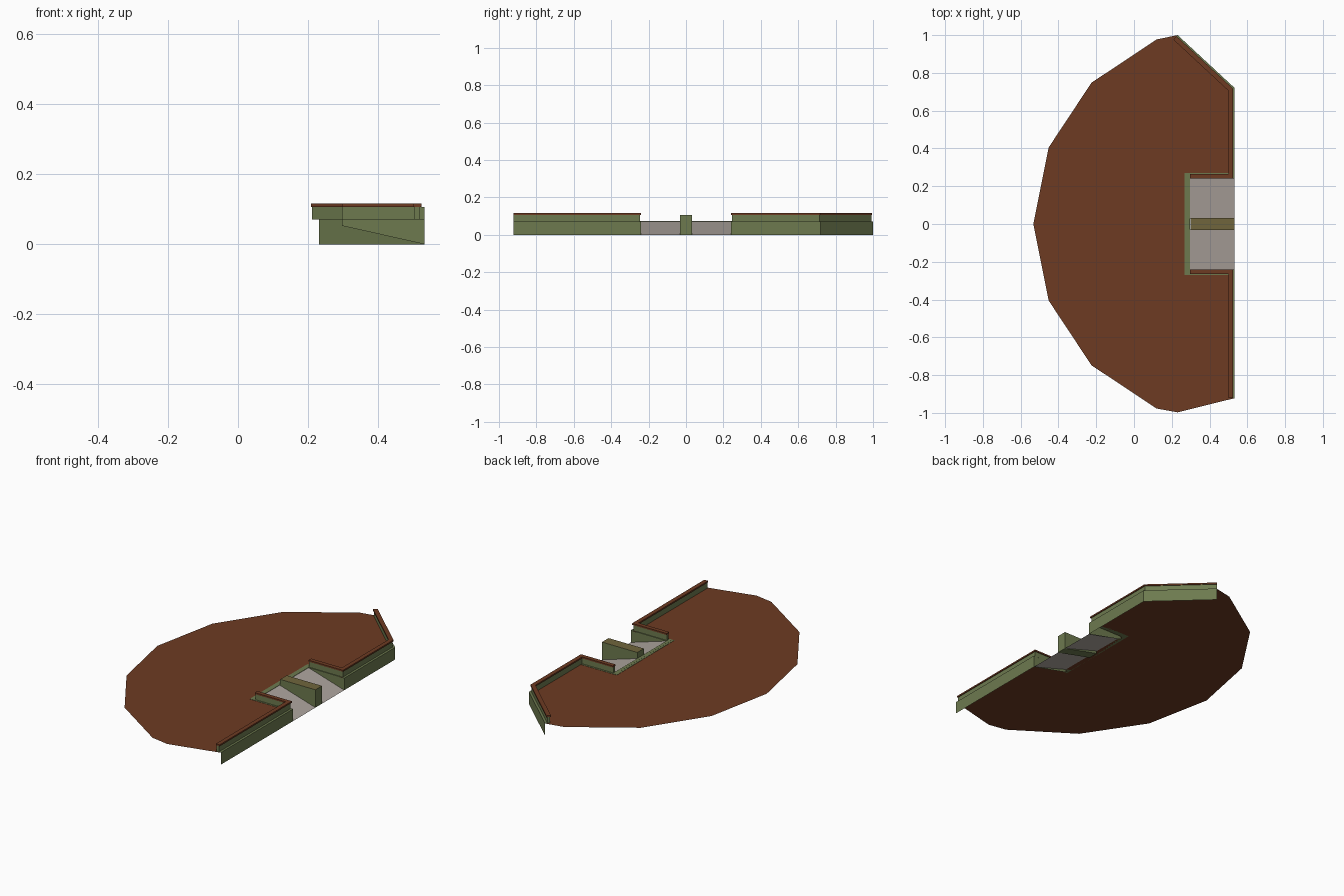
import bpy, bmesh
from mathutils import Vector

if "Cube" in bpy.data.objects:
    bpy.data.objects.remove(bpy.data.objects["Cube"])

def mat(name, c):
    m = bpy.data.materials.new(name)
    m.diffuse_color = (*c, 1)
    m.use_nodes = True
    m.node_tree.nodes["Principled BSDF"].inputs["Base Color"].default_value = m.diffuse_color
    return m

GREEN = mat("moss_green", (0.155, 0.195, 0.078))
BROWN = mat("rust_brown", (0.155, 0.043, 0.016))
GREY = mat("warm_grey", (0.42, 0.375, 0.34))
OLIVE = mat("olive_brown", (0.16, 0.13, 0.045))

def build(name, polys, *mats):
    """Object from a list of point loops, welded together."""
    bm = bmesh.new()
    for p in polys:
        bm.faces.new([bm.verts.new(v) for v in p])
    bmesh.ops.remove_doubles(bm, verts=bm.verts, dist=1e-5)
    bmesh.ops.recalc_face_normals(bm, faces=bm.faces)
    me = bpy.data.meshes.new(name)
    bm.to_mesh(me)
    bm.free()
    for m in mats:
        me.materials.append(m)
    ob = bpy.data.objects.new(name, me)
    bpy.context.collection.objects.link(ob)
    return ob

def offset(path, d):
    """Shift an open 2D path sideways (positive = left), mitred."""
    pts = [Vector(p) for p in path]
    dirs = [(b - a).normalized() for a, b in zip(pts, pts[1:])]
    nor = [Vector((-t.y, t.x)) for t in dirs]
    out = []
    for i, p in enumerate(pts):
        a, b = nor[max(i - 1, 0)], nor[min(i, len(nor) - 1)]
        out.append(p + (a + b) * d / (1 + a.dot(b)))
    return out

def strip(name, path, d0, d1, z0, z1, m):
    """Solid bar following a path, between two sideways offsets."""
    a, b = offset(path, d0), offset(path, d1)
    P = lambda v, z: (v[0], v[1], z)
    polys = []
    for i in range(len(path) - 1):
        for u, v, s, t in ((a, a, z0, z1), (b, b, z0, z1), (a, b, z0, z0), (a, b, z1, z1)):
            polys.append([P(u[i], s), P(u[i + 1], s), P(v[i + 1], t), P(v[i], t)])
    for i in (0, -1):
        polys.append([P(a[i], z0), P(b[i], z0), P(b[i], z1), P(a[i], z1)])
    return build(name, polys, m)

def prism(name, profile, y0, y1, *mats):
    """Extrude an xz profile along y."""
    n = len(profile)
    polys = [[(x, y, z) for x, z in profile] for y in (y0, y1)]
    for i in range(n):
        (xa, za), (xb, zb) = profile[i], profile[(i + 1) % n]
        polys.append([(xa, y0, za), (xb, y0, zb), (xb, y1, zb), (xa, y1, za)])
    return build(name, polys, *mats)

X, F, NY, NX = 0.533, 0.071, 0.241, 0.297   # front edge, floor height, notch

# Floor sheet with stair notch
half = [(0.12, 0.977), (-0.225, 0.748), (-0.452, 0.405)]
outline = [(X, NY), (X, 0.72), (0.231, 1.0)] + half + [(-X, 0)]
outline += [(x, -y) for x, y in reversed(half)]
outline += [(0.231, -0.997), (X, -0.922), (X, -NY), (NX, -NY), (NX, NY)]
build("floor", [[(x, y, F) for x, y in outline]], BROWN)

# Skirts below the floor edge
def skirt(name, path):
    build(name, [[(*a, 0), (*b, 0), (*b, F), (*a, F)] for a, b in zip(path, path[1:])], GREEN)

north_edge = [(X, NY), (X, 0.72), (0.231, 1.0)]
south_edge = [(X, -0.922), (X, -NY)]
skirt("north_skirt", north_edge)
skirt("south_skirt", south_edge)

# Green ledges outside the parapets
strip("north_ledge", north_edge, 0, 0.015, F, F + 0.0012, GREEN)
strip("south_ledge", south_edge, 0, 0.015, F, F + 0.0012, GREEN)

# Parapet walls with overhanging caps
north = [(NX, 0.2535), (0.512, 0.2535), (0.512, 0.711), (0.217, 0.985)]
south = [(0.512, -0.922), (0.512, -0.2535), (NX, -0.2535)]
for side, path in (("north", north), ("south", south)):
    strip(side + "_parapet", path, -0.0075, 0.0075, F, 0.107, GREEN)
    strip(side + "_parapet_cap", path, -0.0125, 0.0125, 0.107, 0.116, BROWN)

# Trim round the notch
trim = [(0.5, NY), (NX, NY), (NX, -NY), (0.5, -NY)]
strip("notch_trim", trim, 0, -0.03, F, F + 0.0015, GREEN)
strip("landing_edge", [(NX, NY + 0.03), (NX, -NY - 0.03)], 0, -0.018, F, F + 0.002, GREEN)

# Ramps and the cheek walls beside them
for side, s in (("north", 1), ("south", -1)):
    build(side + "_ramp", [[(NX, 0.03 * s, F), (X, 0.03 * s, 0), (X, NY * s, 0), (NX, NY * s, F)]], GREY)
    build(side + "_cheek", [[(NX, NY * s, F), (NX, NY * s, 0.053), (X, NY * s, 0), (X, NY * s, F)]], GREEN)

# Central divider, olive on top
div = prism("divider", [(0.3, 0.053), (X, 0), (X, 0.106), (0.3, 0.106)], -0.031, 0.031, GREEN, OLIVE)
for p in div.data.polygons:
    p.material_index = 1 if p.normal.z > 0.9 and p.center.z > 0.1 else 0
